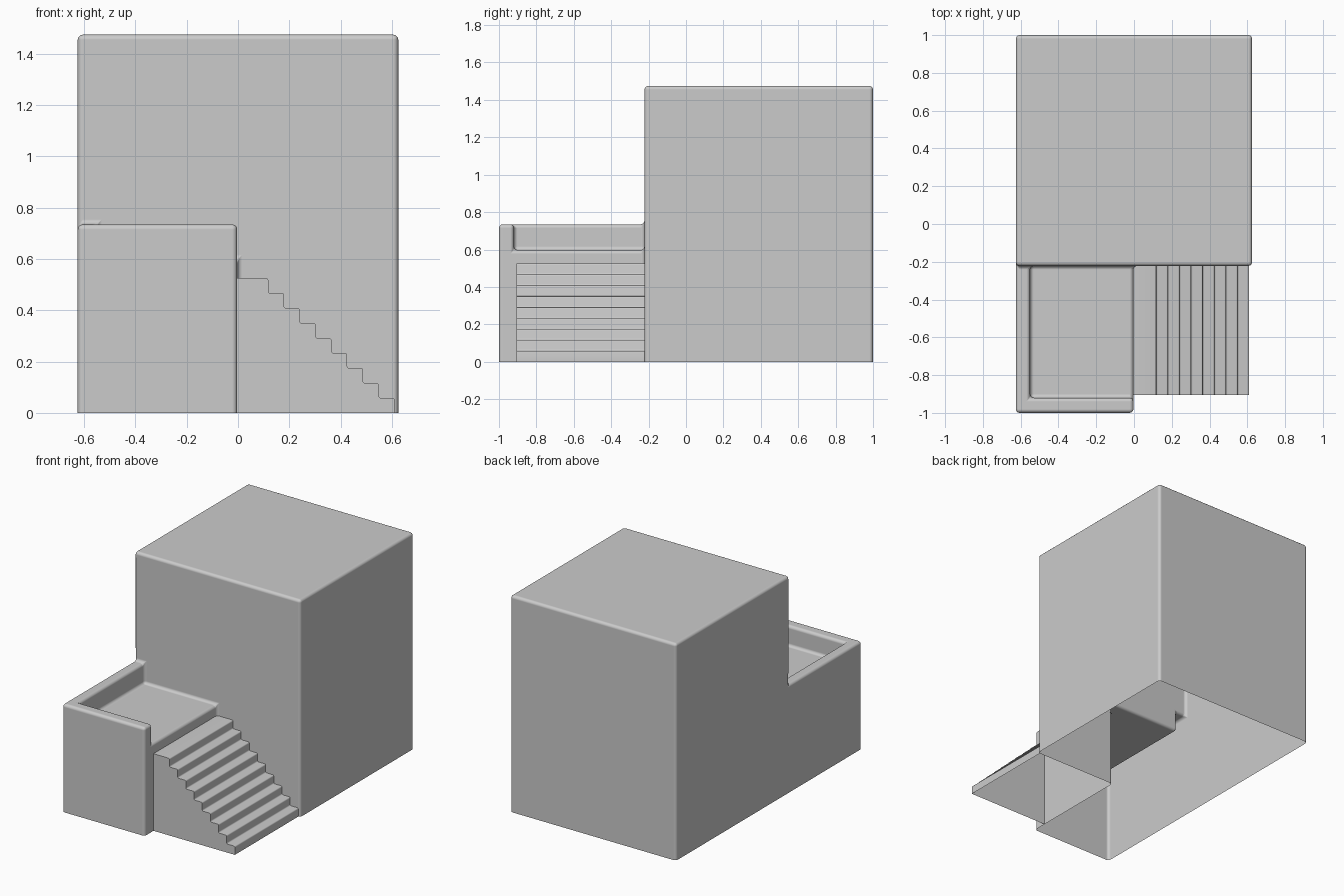
import bpy, bmesh, math

if "Cube" in bpy.data.objects:
    bpy.data.objects.remove(bpy.data.objects["Cube"])


def make_object(name, bm):
    bmesh.ops.recalc_face_normals(bm, faces=bm.faces)
    mesh = bpy.data.meshes.new(name)
    bm.to_mesh(mesh)
    bm.free()
    obj = bpy.data.objects.new(name, mesh)
    bpy.context.collection.objects.link(obj)
    bpy.context.view_layer.objects.active = obj
    obj.select_set(True)
    bpy.ops.object.shade_smooth_by_angle(angle=math.radians(35))
    obj.select_set(False)
    return obj


# House and terrace: one hollow shell, open at the bottom, from a grid of heights
xs = [-0.625, -0.55, -0.003, 0.625]
ys = [-1.0, -0.92, -0.222, 1.0]
zs = [0, 0.597, 0.735, 1.475]
heights = [[0.735, 0.735, 0],
           [0.735, 0.597, 0],
           [1.475, 1.475, 1.475]]


def height(i, j):
    return heights[j][i] if 0 <= i < 3 and 0 <= j < 3 else 0


bm = bmesh.new()


def quad(*pts):
    bm.faces.new([bm.verts.new(p) for p in pts])


def wall(a, b, h1, h2):
    for z0, z1 in zip(zs, zs[1:]):
        if z0 >= min(h1, h2) and z1 <= max(h1, h2):
            quad((*a, z0), (*b, z0), (*b, z1), (*a, z1))


for i in range(4):
    for j in range(4):
        h = height(i, j)
        if h > 0:
            x0, x1, y0, y1 = xs[i], xs[i + 1], ys[j], ys[j + 1]
            quad((x0, y0, h), (x1, y0, h), (x1, y1, h), (x0, y1, h))
        if j < 3:
            wall((xs[i], ys[j]), (xs[i], ys[j + 1]), height(i - 1, j), h)
        if i < 3:
            wall((xs[i], ys[j]), (xs[i + 1], ys[j]), height(i, j - 1), h)
bmesh.ops.remove_doubles(bm, verts=bm.verts, dist=1e-4)
bmesh.ops.recalc_face_normals(bm, faces=bm.faces)
bmesh.ops.dissolve_limit(bm, angle_limit=0.02, verts=bm.verts, edges=bm.edges)
house = make_object("house_and_terrace", bm)
bevel = house.modifiers.new("rounded_edges", 'BEVEL')
bevel.width = 0.02
bevel.segments = 3
bevel.limit_method = 'ANGLE'
bevel.harden_normals = True
house.data.polygons.foreach_set("use_smooth", [True] * len(house.data.polygons))

# Staircase: stepped profile swept along y, with an open bottom
steps, top, first, end = 9, 0.525, 0.118, 0.61
rise, run = top / steps, (end - first) / (steps - 1)
profile = [(xs[2], top)]
for k in range(steps):
    x = first + k * run
    profile += [(x, top - k * rise), (x, top - (k + 1) * rise)]
bm = bmesh.new()
front = [bm.verts.new((x, -0.905, z)) for x, z in profile]
back = [bm.verts.new((x, ys[2], z)) for x, z in profile]
for k in range(len(profile) - 1):
    bm.faces.new((front[k], front[k + 1], back[k + 1], back[k]))
bm.faces.new(front + [bm.verts.new((xs[2], -0.905, 0))])
bm.edges.ensure_lookup_table()
nosings = [bm.edges.get((a, b)) for a, b in zip(front[1:-1], back[1:-1])]
bmesh.ops.bevel(bm, geom=nosings, offset=0.008, offset_type='OFFSET',
                segments=3, profile=0.5, affect='EDGES')
make_object("staircase", bm)
